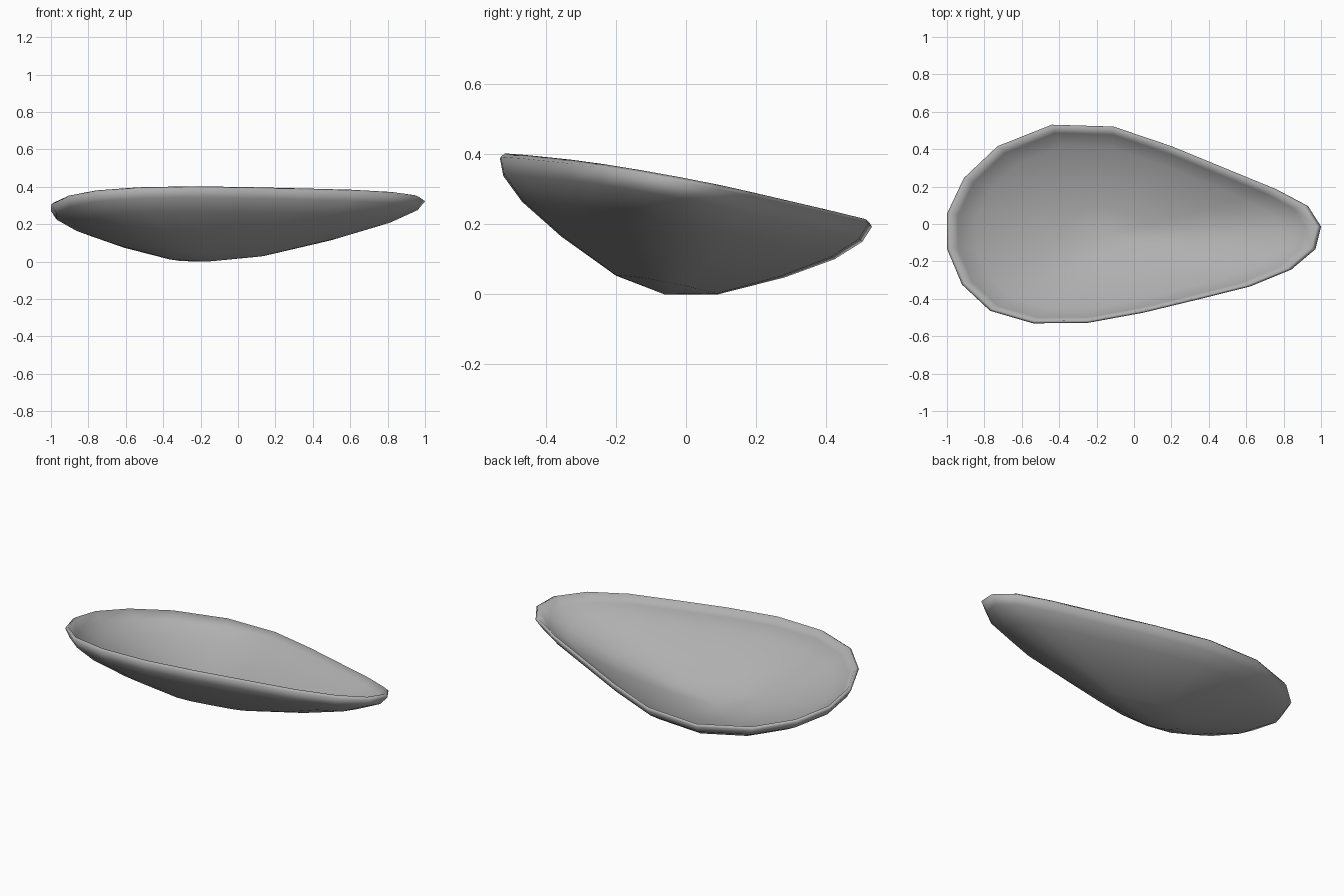
import bpy, bmesh

if "Cube" in bpy.data.objects:
    bpy.data.objects.remove(bpy.data.objects["Cube"])

# Teardrop rim outline seen from above
outline = [(1, -.01), (.93, .10), (.76, .19), (.48, .305), (.20, .42), (-.11, .525),
           (-.44, .535), (-.73, .42), (-.91, .25), (-1, .06), (-1, -.13), (-.92, -.32),
           (-.77, -.46), (-.54, -.527), (-.25, -.525), (.05, -.47), (.34, -.40),
           (.62, -.33), (.84, -.24), (.97, -.13)]

# (scale, depth below the tilted rim plane): outside from bottom up, over the lip, then inside down
rings = [(.275, .30), (.60, .215), (.84, .135), (.965, .07), (1, .022),
         (.98, .01), (.93, .06), (.815, .115), (.58, .195), (.265, .278)]
CX = -.17


def place(px, py, scale, depth):
    x = CX + (px - CX) * scale + .02 * depth
    y = py * scale - .185 * depth
    return (x, y, .32 + .02 * x - .185 * y - depth)


# Thin-walled dish shell
bm = bmesh.new()
loops = [[bm.verts.new(place(px, py, s, d)) for px, py in outline] for s, d in rings]
n = len(outline)
for a, b in zip(loops, loops[1:]):
    for i in range(n):
        j = (i + 1) % n
        bm.faces.new((a[i], a[j], b[j], b[i]))

# Close the underside and the inner floor with fans
for loop, depth in ((loops[0], .33), (loops[-1], .305)):
    tip = bm.verts.new(place(CX, 0, 0, depth))
    for i in range(n):
        bm.faces.new((tip, loop[i], loop[(i + 1) % n]))

bmesh.ops.recalc_face_normals(bm, faces=bm.faces[:])
low = min(v.co.z for v in bm.verts)
bmesh.ops.translate(bm, verts=bm.verts[:], vec=(0, 0, -low))
for f in bm.faces:
    f.smooth = True

mesh = bpy.data.meshes.new("teardrop_dish")
bm.to_mesh(mesh)
bm.free()
dish = bpy.data.objects.new("teardrop_dish", mesh)
bpy.context.collection.objects.link(dish)

# Dark grey finish
mat = bpy.data.materials.new("dark_grey")
mat.diffuse_color = (.43, .43, .43, 1)
mat.use_nodes = True
mat.node_tree.nodes["Principled BSDF"].inputs["Base Color"].default_value = mat.diffuse_color
mesh.materials.append(mat)
